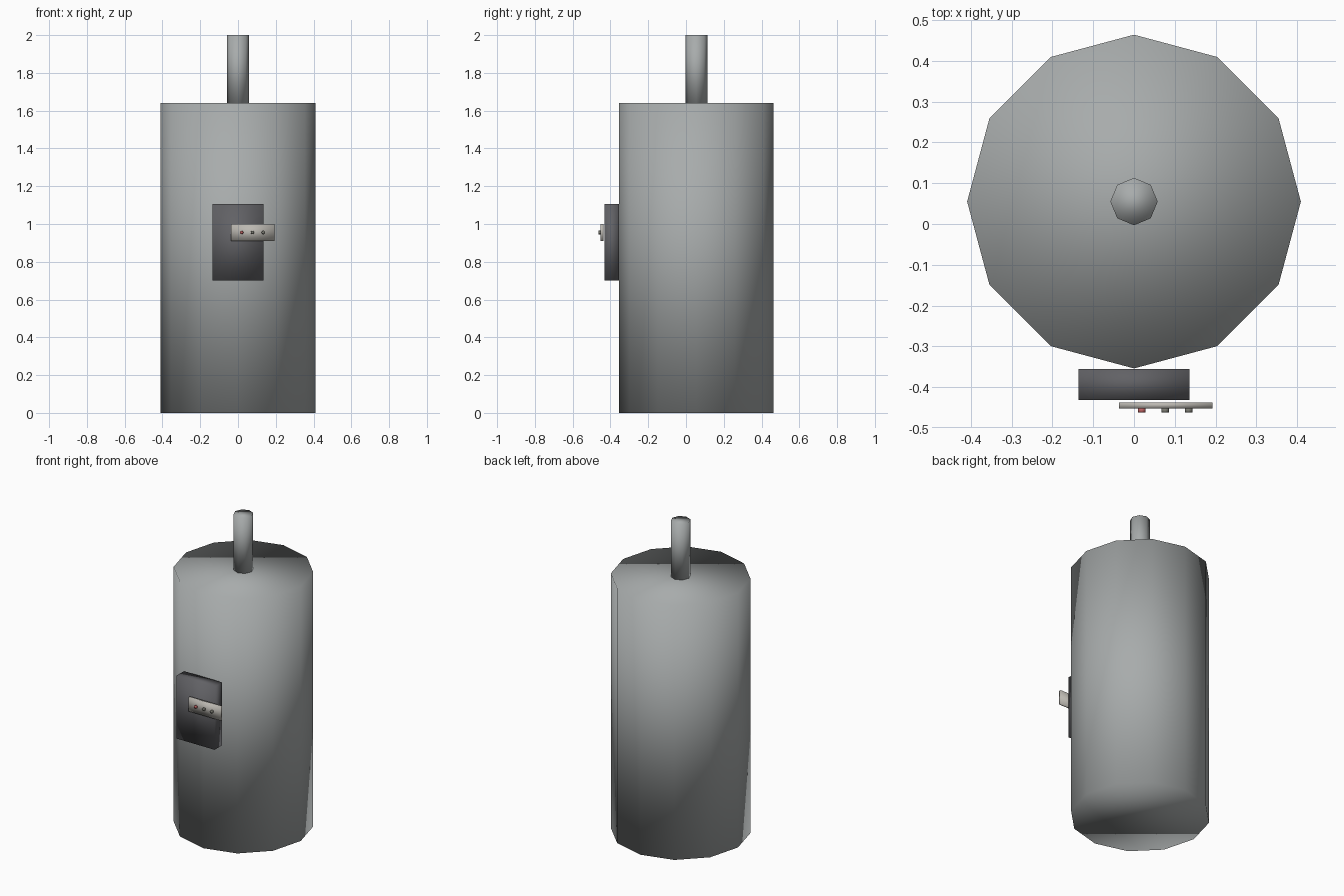
import bpy, math

if "Cube" in bpy.data.objects:
    bpy.data.objects.remove(bpy.data.objects["Cube"])


def finish(obj, name, color=None):
    obj.name = name
    for p in obj.data.polygons:
        p.use_smooth = True
    if color:
        mat = bpy.data.materials.new(name + "_paint")
        mat.diffuse_color = (*color, 1)
        mat.use_nodes = True
        mat.node_tree.nodes["Principled BSDF"].inputs["Base Color"].default_value = mat.diffuse_color
        obj.data.materials.append(mat)
    return obj


def cylinder(name, sides, r, loc, depth, rot=(0, 0, 0), color=None):
    bpy.ops.mesh.primitive_cylinder_add(vertices=sides, radius=r, depth=depth,
                                        location=loc, rotation=rot)
    return finish(bpy.context.object, name, color)


def box(name, lo, hi, color):
    bpy.ops.mesh.primitive_cube_add(size=1, location=[(a + b) / 2 for a, b in zip(lo, hi)])
    obj = bpy.context.object
    obj.scale = [b - a for a, b in zip(lo, hi)]
    bpy.ops.object.transform_apply(location=False, rotation=False, scale=True)
    return finish(obj, name, color)


AXIS_Y = 0.055
GREY = (0.39, 0.41, 0.41)

# Tank body and the pipe standing on its top
cylinder("tank", 12, 0.409, (0, AXIS_Y, 0.82), 1.64, color=GREY)
cylinder("top_pipe", 8, 0.058, (0, AXIS_Y, 1.82), 0.36, color=GREY)

# Control box on the front, with an offset panel
box("control_box", (-0.136, -0.432, 0.70), (0.136, -0.355, 1.105), (0.12, 0.12, 0.13))
box("button_panel", (-0.037, -0.452, 0.91), (0.192, -0.437, 1.0), (0.5, 0.48, 0.44))

# Row of three small buttons
colors = [(0.5, 0.12, 0.12), (0.2, 0.2, 0.17), (0.2, 0.2, 0.17)]
for i, c in enumerate(colors):
    cylinder(f"button_{i + 1}", 8, 0.0095, (0.019 + 0.0575 * i, -0.457, 0.955), 0.011,
             (math.pi / 2, 0, 0), c)
